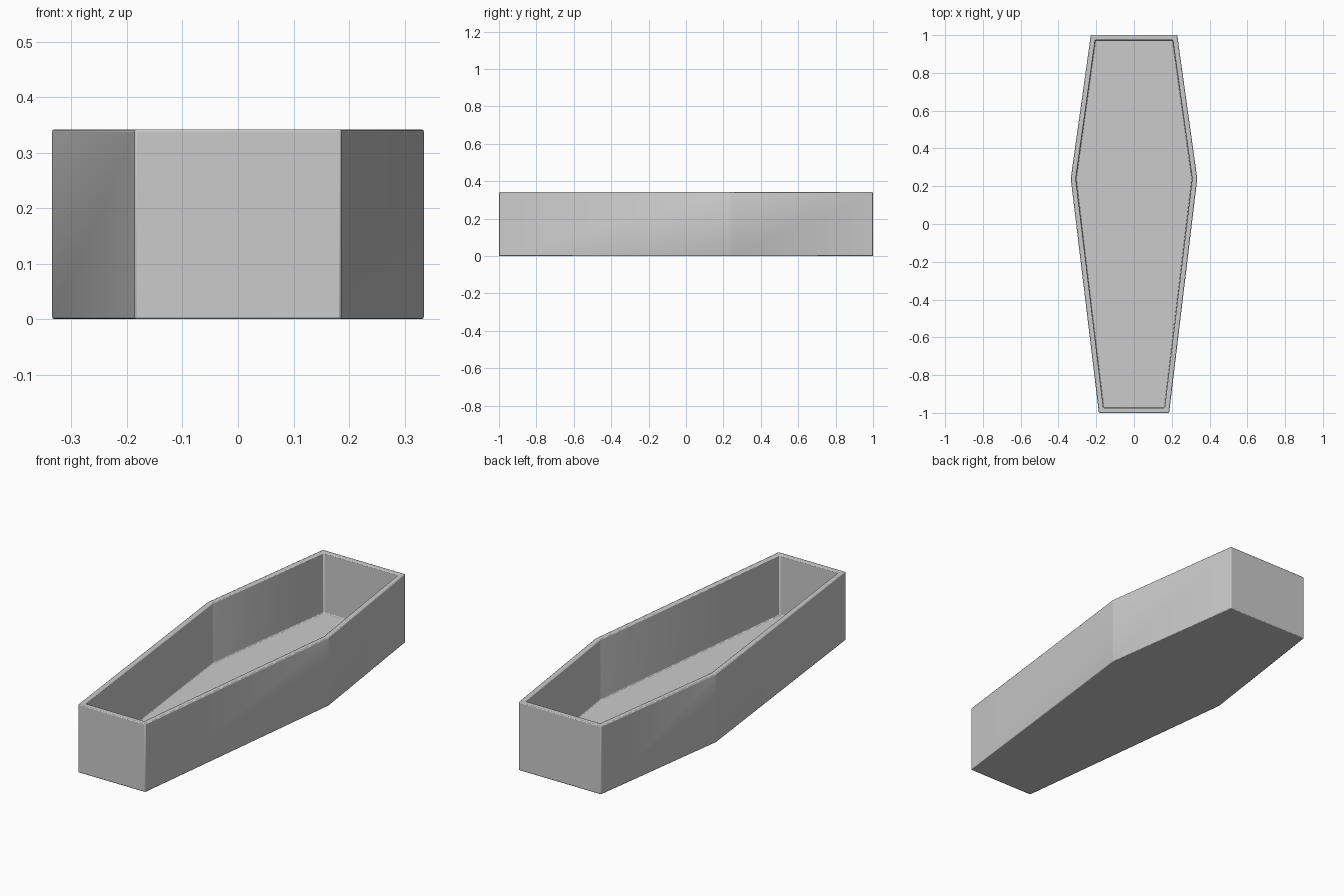
import bpy, bmesh

if "Cube" in bpy.data.objects:
    bpy.data.objects.remove(bpy.data.objects["Cube"])

HEIGHT, WALL, FLOOR = 0.342, 0.027, 0.042

# Right half of the six-sided outline, mirrored to close it
half = [(0.186, -1.0), (0.335, 0.24), (0.229, 1.0)]
outline = half + [(-x, y) for x, y in reversed(half)]

bm = bmesh.new()
base = bm.faces.new([bm.verts.new((x, y, 0)) for x, y in outline])

# Outer walls
ext = bmesh.ops.extrude_face_region(bm, geom=[base], use_keep_orig=True)
top = next(g for g in ext["geom"] if isinstance(g, bmesh.types.BMFace))
bmesh.ops.translate(bm, vec=(0, 0, HEIGHT), verts=top.verts[:])
bmesh.ops.recalc_face_normals(bm, faces=bm.faces[:])

# Rim, then hollow interior down to the floor
bmesh.ops.inset_region(bm, faces=[top], thickness=WALL, use_even_offset=True)
ext = bmesh.ops.extrude_discrete_faces(bm, faces=[top])
bmesh.ops.translate(bm, vec=(0, 0, FLOOR - HEIGHT), verts=ext["faces"][0].verts[:])
bmesh.ops.recalc_face_normals(bm, faces=bm.faces[:])

mesh = bpy.data.meshes.new("coffin_box")
bm.to_mesh(mesh)
bm.free()
box = bpy.data.objects.new("coffin_box", mesh)
bpy.context.collection.objects.link(box)

# Slightly softened edges
bev = box.modifiers.new("soft_edges", "BEVEL")
bev.width = 0.004
bev.segments = 2
bev.limit_method = 'ANGLE'
bev.angle_limit = 0.15

bpy.context.view_layer.objects.active = box
box.select_set(True)
bpy.ops.object.shade_smooth_by_angle()
